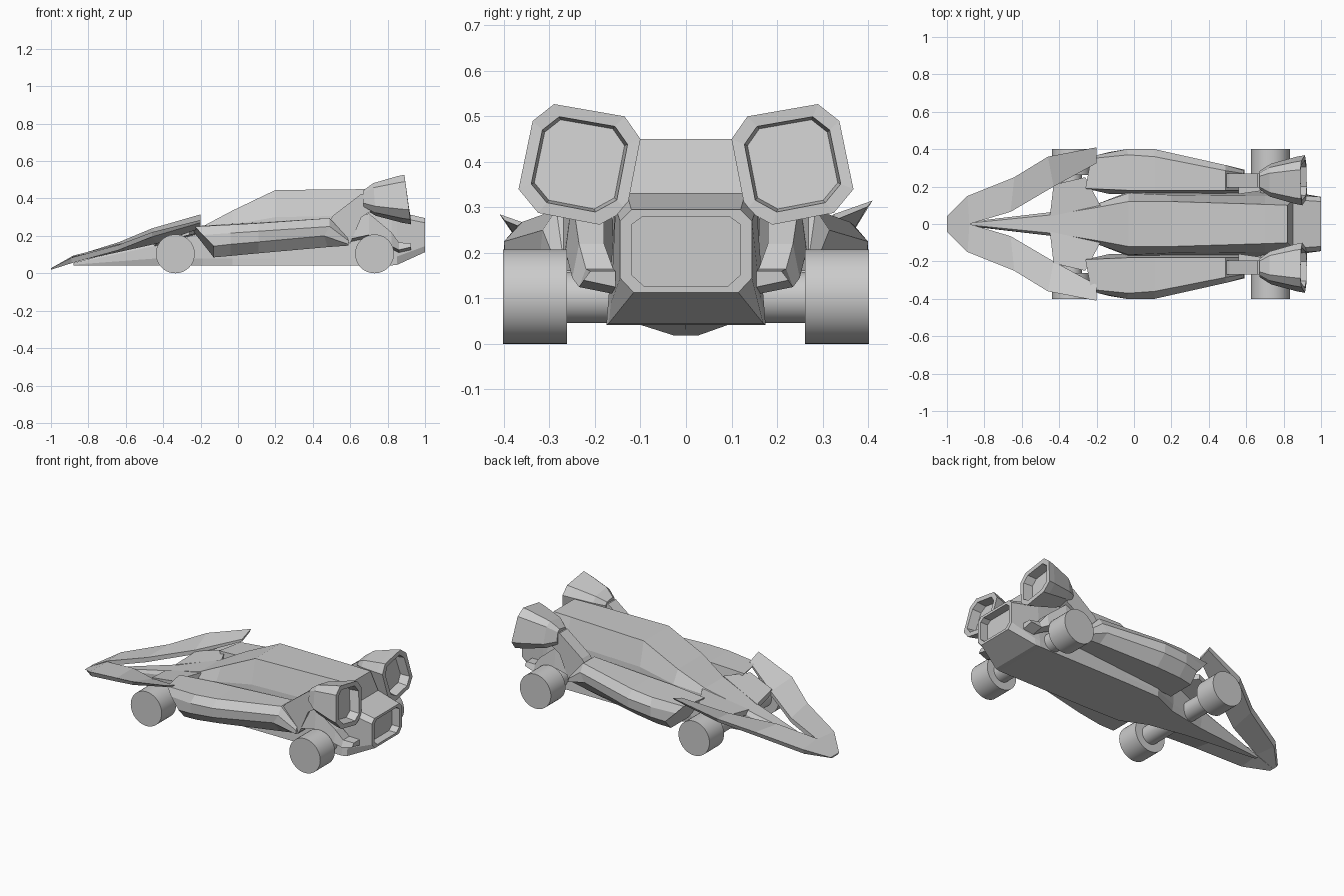
import bpy, bmesh, math


def build(name, verts, faces, mirror=False):
    bm = bmesh.new()
    vs = [bm.verts.new(v) for v in verts]
    for f in faces:
        bm.faces.new([vs[i] for i in f])
    bmesh.ops.recalc_face_normals(bm, faces=bm.faces)
    me = bpy.data.meshes.new(name)
    bm.to_mesh(me)
    bm.free()
    ob = bpy.data.objects.new(name, me)
    bpy.context.collection.objects.link(ob)
    if mirror:
        m = ob.modifiers.new("mirror", 'MIRROR')
        m.use_axis = (False, True, False)
    return ob


def loft(name, rings, mirror=False):
    """Skin a series of equal rings and cap both ends."""
    n = len(rings[0])
    faces = [list(range(n)), [(len(rings) - 1) * n + i for i in range(n)]]
    for r in range(len(rings) - 1):
        for i in range(n):
            j = (i + 1) % n
            faces.append((r * n + i, r * n + j, (r + 1) * n + j, (r + 1) * n + i))
    return build(name, [v for ring in rings for v in ring], faces, mirror)


def prism(name, profile, y0, y1):
    """Side profile (x, z) extruded across y, mirrored."""
    return loft(name, [[(x, y, z) for x, z in profile] for y in (y0, y1)], True)


def cylinder(name, x, y0, y1, z, r, sides=40):
    bpy.ops.mesh.primitive_cylinder_add(vertices=sides, radius=r, depth=y1 - y0,
                                        location=(x, (y0 + y1) / 2, z),
                                        rotation=(math.pi / 2, 0, 0))
    ob = bpy.context.object
    ob.name = name
    bpy.ops.object.shade_smooth_by_angle()
    return ob


# Fuselage: x, then bottom, lower side, shoulder and roof as (half width, z);
# the last rows form the recessed centre exhaust
stations = [
    (-0.88, .008, .042, .012, .046, .010, .052, .005, .055),
    (-0.43, .055, .042, .065, .08, .065, .15, .05, .175),
    (-0.19, .10, .042, .11, .08, .11, .22, .09, .25),
    (-0.03, .17, .042, .172, .08, .165, .26, .12, .335),
    (0.20, .175, .042, .172, .08, .155, .30, .12, .445),
    (0.70, .175, .042, .172, .08, .15, .31, .105, .45),
    (0.82, .175, .042, .172, .08, .155, .30, .10, .45),
    (0.85, .17, .045, .165, .09, .155, .30, .13, .33),
    (1.00, .115, .113, .145, .145, .145, .27, .12, .295),
    (1.00, .092, .127, .12, .152, .12, .262, .095, .28),
    (0.95, .092, .127, .12, .152, .12, .262, .095, .28),
]
rings = []
for x, *p in stations:
    half = list(zip(p[0::2], p[1::2]))
    rings.append([(x, y, z) for y, z in half] + [(x, -y, z) for y, z in reversed(half)])
loft("fuselage", rings)

# Front wing blades: outer edge and inner edge points, thickness
blade = [
    ((-1.0, .04, .027), (-1.0, 0, .027), .008),
    ((-.89, .15, .088), (-.88, 0, .095), .03),
    ((-.64, .25, .165), (-.66, .065, .15), .028),
    ((-.46, .36, .24), (-.43, .2, .205), .025),
    ((-.2, .41, .315), (-.2, .325, .285), .014),
]
for side in (1, -1):
    rings = []
    for outer, inner, t in blade:
        drop = 0.03 * (outer[0] + 1) / 0.8 if side < 0 else 0
        o = (outer[0], side * outer[1], outer[2] - drop)
        i = (inner[0], side * inner[1], inner[2] - drop)
        rings.append([o, i, (i[0], i[1], i[2] - t), (o[0], o[1] - side * .012, o[2] - t)])
    loft("front_wing_left" if side < 0 else "front_wing_right", rings)

# Front deck joining fuselage and wing blades
deck = [(-.45, .04, .172), (-.43, .21, .195), (-.26, .25, .235), (-.18, .10, .25)]
loft("front_deck", [deck, [(x, y, z - .03) for x, y, z in deck]], True)

# Side pods: inner top, outer top, widest edge, lower edge, keel, inner bottom
pod = [
    [(-.26, .19, .25), (-.23, .35, .25), (-.19, .37, .205),
     (-.13, .385, .145), (-.13, .33, .085), (-.13, .16, .085)],
    [(-.03, .18, .265), (-.03, .37, .26), (-.04, .40, .215),
     (-.04, .40, .155), (-.04, .34, .093), (-.04, .16, .093)],
    [(.11, .18, .272), (.11, .36, .268), (.11, .40, .225),
     (.11, .395, .168), (.11, .33, .107), (.11, .16, .107)],
    [(.49, .18, .295), (.49, .285, .295), (.49, .315, .25),
     (.46, .32, .20), (.48, .28, .14), (.48, .16, .14)],
    [(.58, .18, .19), (.585, .27, .19), (.59, .285, .175),
     (.59, .29, .155), (.59, .26, .148), (.59, .16, .148)],
]
loft("side_pod", pod, True)

# Struts lifting from the pod tails to the upper engines
prism("engine_strut", [(.48, .27), (.51, .31), (.66, .425), (.76, .41), (.74, .35),
                       (.66, .30), (.6, .16), (.5, .18)], .195, .27)

# Lower rear arms curling down to small tail fins
arm = [(.56, .16, .27, .16, .27), (.70, .18, .265, .19, .32), (.82, .18, .25, .13, .22),
       (.86, .16, .235, .11, .165), (.925, .155, .225, .125, .16)]
loft("rear_arm", [[(x, a, lo), (x, b, lo + .015), (x, b - .015, hi), (x, a, hi)]
                  for x, a, b, lo, hi in arm], True)

# Upper engines: tilted octagon mouth, tapering forward, hollow rear
mouth = [(.10, .45), (.135, .50), (.29, .527), (.337, .49),
         (.368, .34), (.325, .288), (.19, .262), (.13, .295)]
cy, cz = .235, .395
rings = []
for x, s, rake in [(.67, .36, 0), (.73, .66, .05), (.865, .94, .1),
                   (.907, 1, .13), (.907, .79, .13), (.85, .74, .13)]:
    rings.append([(x - rake * (z - cz), cy + (y - cy) * s, cz + (z - cz) * s)
                  for y, z in mouth])
loft("upper_engine", rings, True)

# Wheels and hubs
for end, x in (("front", -.335), ("rear", .73)):
    for side, s in (("left", -1), ("right", 1)):
        for part, a, b, z, r in (("wheel", .262, .402, .104, .104),
                                 ("axle", .05, .27, .102, .056)):
            lo, hi = sorted((s * a, s * b))
            cylinder(f"{end}_{part}_{side}", x, lo, hi, z, r)
